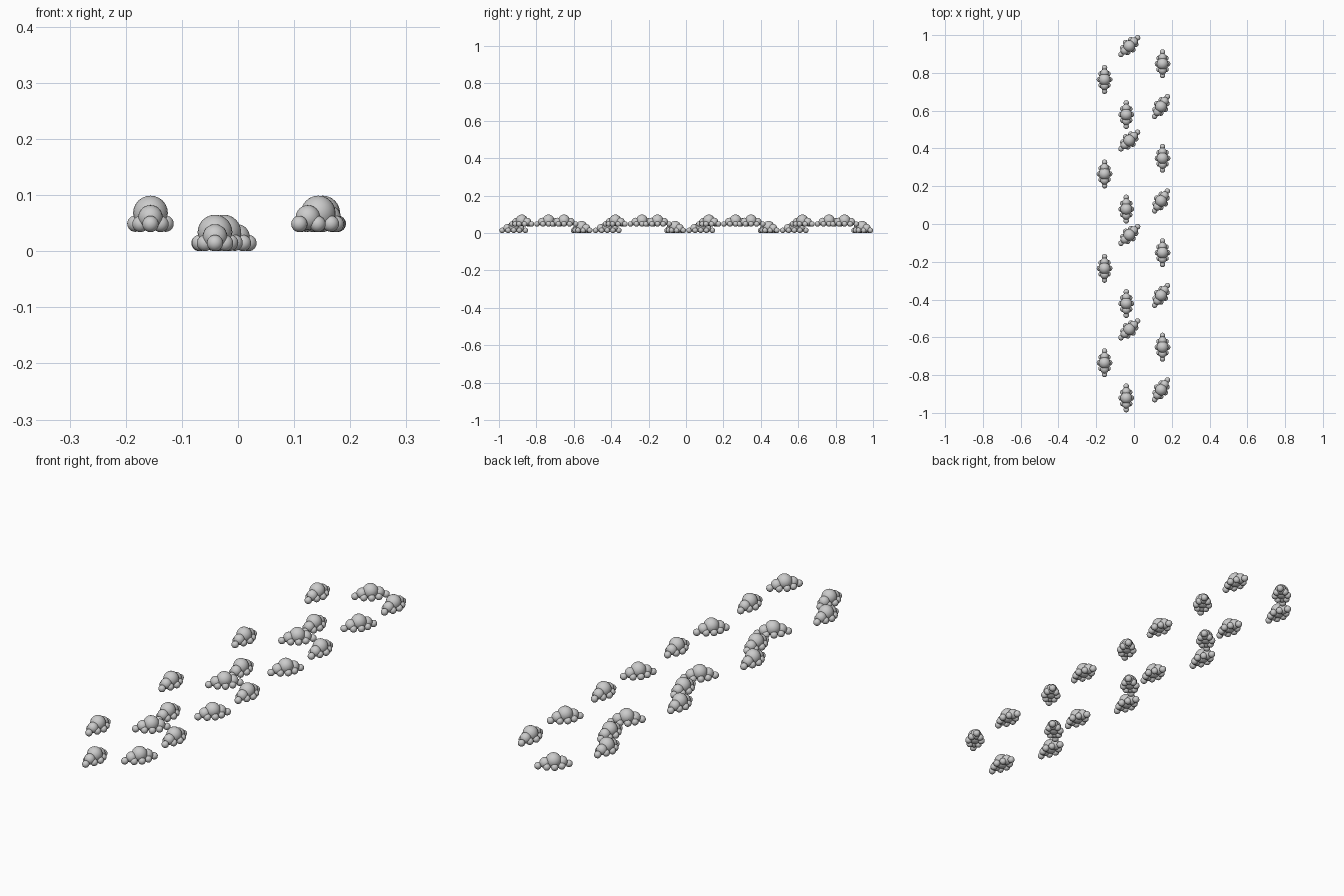
import bpy, bmesh, math
from mathutils import Matrix, Vector

if "Cube" in bpy.data.objects:
    bpy.data.objects.remove(bpy.data.objects["Cube"])

grey = bpy.data.materials.new("cloud_grey")
grey.diffuse_color = (0.6, 0.6, 0.6, 1)
grey.use_nodes = True
grey.node_tree.nodes["Principled BSDF"].inputs["Base Color"].default_value = grey.diffuse_color

# One cloud: big central puff, shoulder puffs, and a diamond of small base puffs
# (across, along, up, radius); mirrored both ways
puffs = {(0, 0, 0.034, 0.031)}
for s in (-1, 1):
    puffs.add((0, s * 0.034, 0.026, 0.022))
    puffs.add((0, s * 0.062, 0.0145, 0.0145))
    puffs.add((s * 0.027, 0, 0.015, 0.0145))
    for t in (-1, 1):
        puffs.add((s * 0.018, t * 0.03, 0.0145, 0.0145))

bm = bmesh.new()
for x, y, z, r in sorted(puffs):
    bmesh.ops.create_uvsphere(bm, u_segments=20, v_segments=12, radius=r,
                              matrix=Matrix.Translation((x, y, z)))
for f in bm.faces:
    f.smooth = True
mesh = bpy.data.meshes.new("cloud")
bm.to_mesh(mesh)
bm.free()
mesh.materials.append(grey)

# Five clouds per stretch: x, y, base height, turn from the y axis
layout = {
    "left_cloud": (-0.156, 0.765, 0.034, 0),
    "low_cloud": (-0.041, 0.579, 0, 0),
    "low_turned_cloud": (-0.025, 0.942, 0, -45),
    "right_cloud": (0.151, 0.848, 0.034, 0),
    "right_turned_cloud": (0.143, 0.622, 0.034, -33),
}

# Four identical stretches, half a unit apart
for i in range(4):
    for name, (x, y, z, turn) in layout.items():
        ob = bpy.data.objects.new(f"{name}_{i + 1}", mesh)
        ob.location = (x, y - 0.5 * i, z)
        ob.rotation_euler.z = math.radians(turn)
        bpy.context.collection.objects.link(ob)
